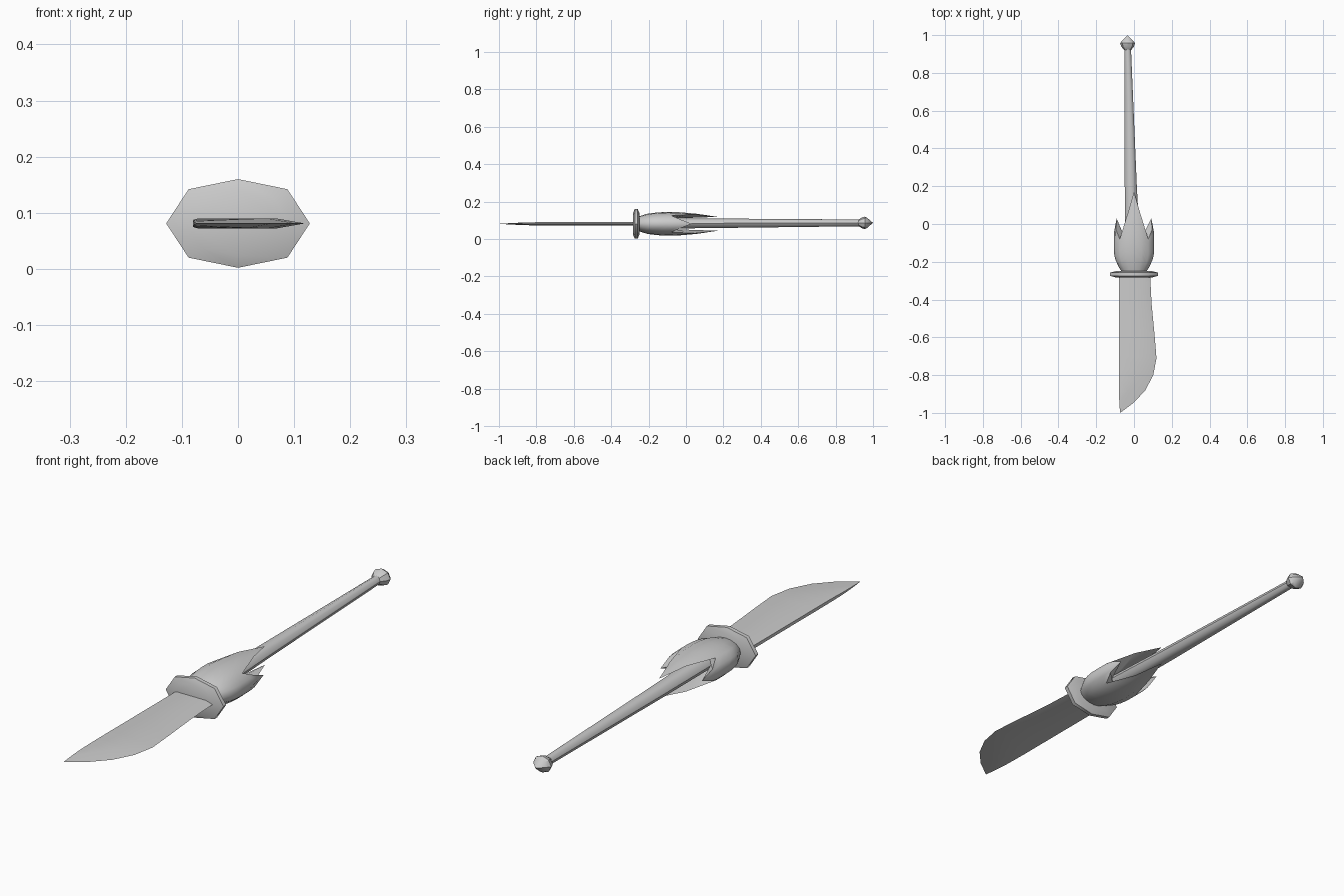
import bpy, math

if "Cube" in bpy.data.objects:
    bpy.data.objects.remove(bpy.data.objects["Cube"])

ZC = 0.081


def loft(name, rings, angle=35, cap_start=True, cap_end=True):
    """Skin a series of equal-length rings; a ring may collapse to a point."""
    n = len(rings[0])
    verts = [p for r in rings for p in r]
    faces = []
    for i in range(len(rings) - 1):
        for j in range(n):
            k = (j + 1) % n
            faces.append((i * n + j, i * n + k, (i + 1) * n + k, (i + 1) * n + j))
    if cap_start:
        faces.append(tuple(reversed(range(n))))
    if cap_end:
        faces.append(tuple(range((len(rings) - 1) * n, len(rings) * n)))
    me = bpy.data.meshes.new(name)
    me.from_pydata(verts, [], faces)
    import bmesh
    bm = bmesh.new()
    bm.from_mesh(me)
    bmesh.ops.remove_doubles(bm, verts=bm.verts, dist=0.0003)
    bmesh.ops.recalc_face_normals(bm, faces=bm.faces)
    bm.to_mesh(me)
    bm.free()
    me.shade_smooth()
    me.set_sharp_from_angle(angle=math.radians(angle))
    ob = bpy.data.objects.new(name, me)
    bpy.context.collection.objects.link(ob)
    return ob


def ellipse(y, cx, rx, rz, n=8, cz=ZC):
    return [(cx + rx * math.cos(2 * math.pi * j / n), y,
             cz + rz * math.sin(2 * math.pi * j / n)) for j in range(n)]


def interp(table, y):
    for (a, p), (b, q) in zip(table, table[1:]):
        if y <= b:
            return p + (q - p) * max(0, (y - a) / (b - a))
    return table[-1][1]


# Blade: stations of spine, bevel line and cutting edge, with half thickness
stations = [
    ((-0.08, -0.26), (0.055, -0.26), (0.085, -0.26), 0.009),
    ((-0.08, -0.42), (0.056, -0.42), (0.093, -0.42), 0.009),
    ((-0.08, -0.60), (0.064, -0.60), (0.110, -0.60), 0.009),
    ((-0.08, -0.70), (0.068, -0.70), (0.119, -0.71), 0.009),
    ((-0.08, -0.77), (0.052, -0.77), (0.102, -0.80), 0.009),
    ((-0.08, -0.83), (0.018, -0.83), (0.060, -0.88), 0.008),
    ((-0.08, -0.89), (-0.03, -0.885), (0.0, -0.945), 0.006),
    ((-0.078, -0.935), (-0.07, -0.935), (-0.04, -0.975), 0.004),
    ((-0.074, -1.0), (-0.074, -1.0), (-0.074, -1.0), 0.0),
]
loft("blade", [[(s[0], s[1], ZC + h * 0.7), (s[0] + h, s[1], ZC + h), (b[0], b[1], ZC + h),
                (e[0], e[1], ZC),
                (b[0], b[1], ZC - h), (s[0] + h, s[1], ZC - h), (s[0], s[1], ZC - h * 0.7)]
               for s, b, e, h in stations], 25)

# Eight-sided guard, wider than tall, with softened rims
octagon = [(0.128, 0), (0.088, 0.061), (0, 0.079), (-0.088, 0.061),
           (-0.128, 0), (-0.088, -0.061), (0, -0.079), (0.088, -0.061)]
loft("guard", [[(x * s, y, ZC + z * s) for x, z in octagon]
               for y, s in ((-0.284, 0.72), (-0.274, 1), (-0.258, 1), (-0.249, 0.72))], 50)

# Flower-bud socket: columns end at different lengths to form four petals
RX = [(-0.26, 0.06), (-0.21, 0.092), (-0.16, 0.107), (-0.05, 0.107), (0.03, 0.092), (0.17, 0.09)]
RZ = [(-0.26, 0.037), (-0.2, 0.056), (-0.12, 0.064), (-0.05, 0.063), (0.05, 0.055), (0.17, 0.037)]
quarter = [0.03, -0.03, -0.08, 0.05, 0.17]
ends = quarter + quarter[3:0:-1]
ends = ends + ends
rings = []
for i in range(9):
    ring = []
    for j, end in enumerate(ends):
        a = 2 * math.pi * j / 16
        y = -0.26 + (end + 0.26) * i / 8
        ring.append((interp(RX, y) * math.cos(a), y, ZC + interp(RZ, y) * math.sin(a)))
    rings.append(ring)
rings.append(ellipse(-0.1, -0.005, 0.035, 0.03, 16))
loft("petal_socket", rings, 45)

# Tapering shaft that leans slightly to the left
loft("shaft", [ellipse(-0.15, -0.006, 0.04, 0.028, cz=0.083),
               ellipse(0.2, -0.017, 0.032, 0.025, cz=0.084),
               ellipse(0.93, -0.033, 0.017, 0.018, cz=0.086)], 50)

# Faceted pommel
loft("pommel", [ellipse(y, -0.034, rx, rx * 0.85, 8, 0.086)
                for y, rx in ((0.92, 0.018), (0.94, 0.034), (0.957, 0.039), (0.97, 0.030), (1.0, 0.0))], 35)
